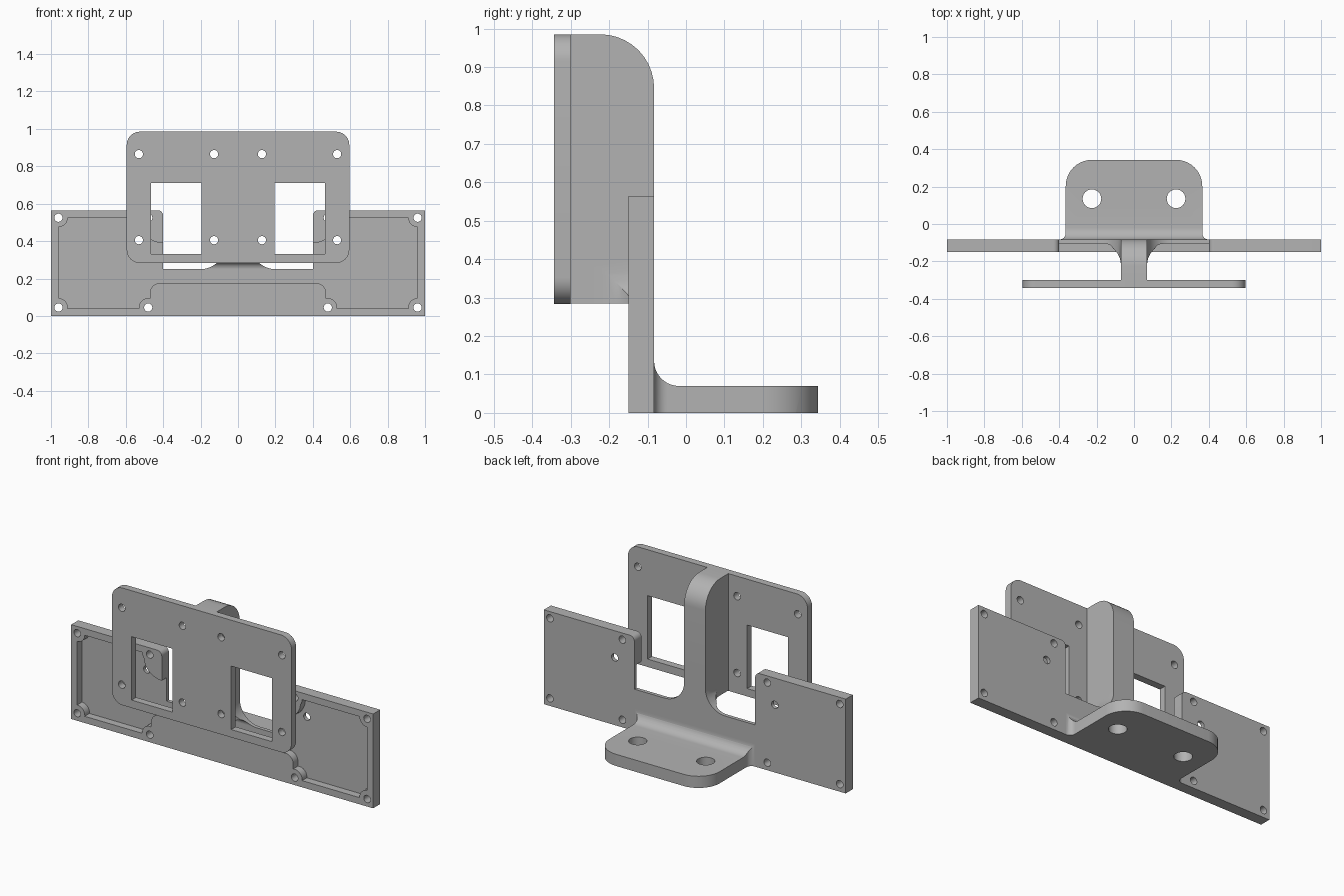
import bpy, bmesh, math
from mathutils import Vector

cube = bpy.data.objects.get("Cube")
if cube:
    bpy.data.objects.remove(cube, do_unlink=True)

GREY = (0.45, 0.45, 0.45, 1)
grey = bpy.data.materials.new("plain grey")
grey.diffuse_color = GREY
grey.use_nodes = True
grey.node_tree.nodes["Principled BSDF"].inputs["Base Color"].default_value = GREY


def rounded(points, steps=10):
    """Outline from (u, v) or (u, v, radius) corners; radii become arcs."""
    out = []
    for i, p in enumerate(points):
        c = Vector(p[:2])
        r = p[2] if len(p) > 2 else 0
        if not r:
            out.append(c)
            continue
        a = (Vector(points[i - 1][:2]) - c).normalized()
        b = (Vector(points[(i + 1) % len(points)][:2]) - c).normalized()
        half = a.angle(b) / 2
        centre = c + (a + b).normalized() * r / math.sin(half)
        start = c + a * r / math.tan(half) - centre
        end = c + b * r / math.tan(half) - centre
        sweep = math.pi - 2 * half
        for k in range(steps + 1):
            t = k / steps
            out.append(centre + (start * math.sin((1 - t) * sweep)
                                 + end * math.sin(t * sweep)) / math.sin(sweep))
    return out


def mirrored(half):
    """Right half of an outline plus its mirror image."""
    return half + [(-p[0], *p[1:]) for p in reversed(half)]


def circle(u, v, r, n=24):
    return [(u + r * math.cos(math.tau * k / n), v + r * math.sin(math.tau * k / n))
            for k in range(n)]


def prism(name, points, axis, lo, hi):
    """Extrude an outline along an axis."""
    place = {"x": lambda u, v, t: (t, u, v),
             "y": lambda u, v, t: (u, t, v),
             "z": lambda u, v, t: (u, v, t)}[axis]
    bm = bmesh.new()
    rings = [[bm.verts.new(place(p[0], p[1], t)) for p in rounded(points)] for t in (lo, hi)]
    for ring in rings:
        bm.faces.new(ring)
    n = len(rings[0])
    for i in range(n):
        j = (i + 1) % n
        bm.faces.new((rings[0][i], rings[0][j], rings[1][j], rings[1][i]))
    bmesh.ops.recalc_face_normals(bm, faces=bm.faces)
    mesh = bpy.data.meshes.new(name)
    bm.to_mesh(mesh)
    bm.free()
    mesh.materials.append(grey)
    obj = bpy.data.objects.new(name, mesh)
    bpy.context.collection.objects.link(obj)
    return obj


def combine(obj, tool, operation="DIFFERENCE"):
    """Apply a boolean and discard the tool."""
    bpy.context.view_layer.objects.active = obj
    mod = obj.modifiers.new("cut", "BOOLEAN")
    mod.operation, mod.object, mod.solver = operation, tool, "EXACT"
    bpy.ops.object.modifier_apply(modifier=mod.name)
    bpy.data.objects.remove(tool, do_unlink=True)


def drill(obj, spots, r, axis, lo, hi):
    for u, v in spots:
        for side in (1, -1):
            combine(obj, prism("hole", circle(side * u, v, r), axis, lo, hi))


BACK, FLOOR, FRONT = -0.083, -0.105, -0.15

# Wide back plate with a notch that sweeps up into the post
back_plate = prism("back_plate", mirrored([
    (1, 0), (1, .565), (.4, .565, .03), (.4, .25), (.07, .25, .13), (.07, .4)]),
    "y", FRONT, BACK)

# Front pocket, leaving a rim and round bosses at the screws
pocket = prism("pocket", mirrored([
    (.47, .175, .05), (.47, .04), (.96, .04), (.96, .525), (.52, .525),
    (.52, .39, .115), (.39, .39), (.39, .41)]), "y", -.2, FLOOR)
screws = [(.96, .525), (.96, .045), (.48, .045), (.48, .525)]
drill(pocket, screws, .05, "y", -.25, 0)
combine(back_plate, pocket)
drill(back_plate, screws + [(.53, .405)], .022, "y", -.25, 0)

# Front plate with two windows
front_plate = prism("front_plate", mirrored([(.595, .283, .07), (.595, .985, .07)]),
                    "y", -.343, -.3)
for side in (1, -1):
    window = [(side * u, v) for u, v in ((.195, .33), (.465, .33), (.465, .71), (.195, .71))]
    combine(front_plate, prism("window", window, "y", -.4, -.2))
drill(front_plate, [(x, z) for x in (.128, .53) for z in (.405, .865)], .022, "y", -.4, -.2)

# Post joining the two plates
post = prism("post", [(-.3, .285), (FLOOR, .285), (FLOOR, .4), (BACK, .4),
                      (BACK, .985, .14), (-.3, .985)], "x", -.07, .07)

# Flared root of the post, filleted in all three directions
root = prism("root", mirrored([(.07, -.24), (.07, FLOOR, .115), (.19, FLOOR), (.19, -.1)]),
             "z", .2, .45)
combine(root, prism("root_front", mirrored([(.3, .22), (.3, .25), (.07, .25, .13), (.07, .4)]),
                    "y", -.3, 0), "INTERSECT")
combine(root, prism("root_side", [(-.25, .285), (FLOOR, .285, .034), (FLOOR, .25), (-.1, .25),
                                  (-.1, .42), (-.25, .42)], "x", -.5, .5), "INTERSECT")
combine(post, root, "UNION")

# Rear shelf, filleted into the plate, with two mounting holes
shelf = prism("shelf", mirrored([(.4, -.09), (.4, BACK), (.365, BACK, .034),
                                 (.365, .343, .14)]), "z", 0, .3)
combine(shelf, prism("shelf_side", [(-.12, 0), (.4, 0), (.4, .07), (BACK, .07, .065),
                                    (BACK, .14), (-.12, .14)], "x", -.6, .6), "INTERSECT")
drill(shelf, [(.225, .135)], .05, "z", -.1, .2)

# Smooth the arcs, keep the corners crisp
bpy.ops.object.select_all(action="DESELECT")
for obj in (back_plate, front_plate, post, shelf):
    obj.select_set(True)
bpy.context.view_layer.objects.active = back_plate
bpy.ops.object.shade_smooth_by_angle(angle=math.radians(30))
